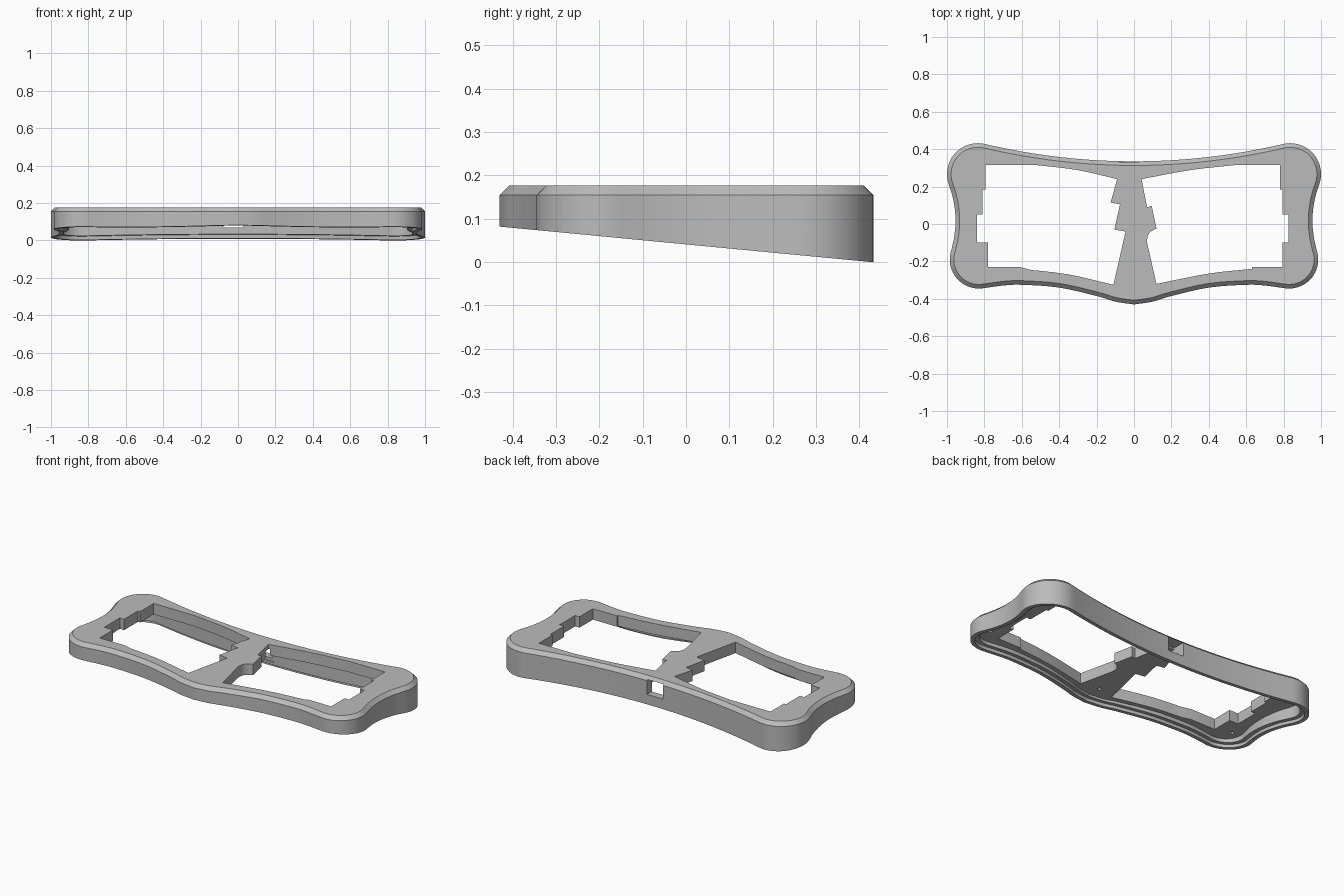
import bpy, bmesh, math
from mathutils import Vector

old = bpy.data.objects.get("Cube")
if old:
    bpy.data.objects.remove(old, do_unlink=True)

TOP, CHAMFER, CEILING = 0.177, 0.022, 0.11


def tilt(lift=0.0):
    """Height rule of the sloping underside."""
    return lambda p: 0.041 - 0.0953 * p.y + lift


def flat(z):
    return lambda p: z


def spline(keys, steps=6):
    """Smooth curve through the key points, end point left out."""
    pts = [Vector(k) for k in keys]
    pts = [2 * pts[0] - pts[1]] + pts + [2 * pts[-1] - pts[-2]]
    out = []
    for a, b, c, d in zip(pts, pts[1:], pts[2:], pts[3:]):
        for i in range(steps):
            t = i / steps
            out.append(0.5 * (2 * b + (c - a) * t + (2 * a - 5 * b + 4 * c - d) * t**2
                              + (3 * b - a - 3 * c + d) * t**3))
    return out


def arc(cx, cy, r, start, end, steps=18):
    angles = [math.radians(start + (end - start) * i / steps) for i in range(steps)]
    return [Vector((cx + r * math.cos(a), cy + r * math.sin(a))) for a in angles]


def inset(loop, d):
    """Move a clockwise loop inwards by d."""
    out = []
    for i, p in enumerate(loop):
        t = (loop[(i + 1) % len(loop)] - loop[i - 1]).normalized()
        out.append(p + d * Vector((t.y, -t.x)))
    return out


def loft(name, rings):
    """Solid through rings, each a loop with a height rule."""
    bm = bmesh.new()
    rows = [[bm.verts.new((p.x, p.y, rule(p))) for p in loop] for loop, rule in rings]
    n = len(rows[0])
    for low, high in zip(rows, rows[1:]):
        for i in range(n):
            j = (i + 1) % n
            bm.faces.new((low[i], low[j], high[j], high[i]))
    bm.faces.new(rows[0])
    bm.faces.new(rows[-1])
    bmesh.ops.recalc_face_normals(bm, faces=bm.faces)
    mesh = bpy.data.meshes.new(name)
    bm.to_mesh(mesh)
    bm.free()
    obj = bpy.data.objects.new(name, mesh)
    bpy.context.collection.objects.link(obj)
    return obj


def prism(name, pts, low, high):
    loop = [Vector(p) for p in pts]
    return loft(name, [(loop, flat(low)), (loop, flat(high))])


def box(name, x0, x1, y0, y1, z0, z1):
    return prism(name, [(x0, y0), (x0, y1), (x1, y1), (x1, y0)], z0, z1)


def cut(body, cutter):
    cutter.hide_render = True
    mod = body.modifiers.new("cut", "BOOLEAN")
    mod.operation = "DIFFERENCE"
    mod.solver = "EXACT"
    mod.object = cutter
    bpy.context.view_layer.objects.active = body
    bpy.ops.object.modifier_apply(modifier=mod.name)
    bpy.data.objects.remove(cutter, do_unlink=True)


# Outline: one half clockwise from the back centre, then mirrored
back_lobe = arc(0.835, 0.267, 0.165, 104, -20)
front_lobe = arc(0.83, -0.19, 0.155, 20, -100)
back_edge = [Vector((0.795 * i / 12, 0.335 + 0.092 * (i / 12) ** 2)) for i in range(12)]
waist = spline([(0.99, 0.21), (0.966, 0.13), (0.954, 0.03), (0.96, -0.06), (0.976, -0.137)], 4)
front_edge = spline([(0.803, -0.343), (0.7, -0.329), (0.6, -0.325), (0.4, -0.34),
                     (0.2, -0.385), (0.1, -0.415), (0, -0.43)], 4)
half = back_edge + back_lobe + waist + front_lobe + front_edge + [Vector((0, -0.43))]
outline = half + [Vector((-p.x, p.y)) for p in reversed(half[1:-1])]

# Case shell with a chamfered top and sloping base
case = loft("keyboard_case", [(outline, tilt()), (outline, flat(TOP - CHAMFER)),
                              (inset(outline, CHAMFER), flat(TOP))])

# Stepped hollow underneath: shallow lid seat, then the deep cavity
seat, cavity = inset(outline, 0.025), inset(outline, 0.05)
cut(case, loft("lid_seat", [(seat, tilt(-0.1)), (seat, tilt(0.02))]))
cut(case, loft("cavity", [(cavity, tilt(-0.1)), (cavity, flat(CEILING))]))

# Key openings
left_keys = spline([(0.04, 0.24), (0.3, 0.288), (0.54, 0.315)], 4) + [
    (0.54, 0.315), (0.78, 0.315), (0.78, 0.185), (0.795, 0.185), (0.795, 0.05),
    (0.825, 0.05), (0.825, -0.1), (0.795, -0.1), (0.795, -0.23), (0.63, -0.23)]
left_keys += spline([(0.63, -0.24), (0.4, -0.265), (0.12, -0.32)], 4) + [(0.12, -0.32)]
left_keys += spline([(0.07, -0.1), (0.073, -0.065), (0.09, -0.04), (0.12, -0.025)], 3) + [
    (0.12, -0.025), (0.095, 0.095), (0.07, 0.09)]
right_keys = spline([(-0.52, 0.315), (-0.3, 0.288), (-0.09, 0.24)], 4) + [
    (-0.09, 0.24), (-0.125, 0.115), (-0.075, 0.105), (-0.105, -0.03), (-0.045, -0.04)]
right_keys += spline([(-0.11, -0.325), (-0.36, -0.268), (-0.61, -0.24)], 4) + [
    (-0.61, -0.23), (-0.78, -0.23), (-0.78, -0.1), (-0.84, -0.1), (-0.84, 0.05),
    (-0.81, 0.05), (-0.81, 0.185), (-0.795, 0.185), (-0.795, 0.315)]
for side, keys in (("left", left_keys), ("right", right_keys)):
    cut(case, prism(side + "_key_opening", keys, -0.2, 0.4))

# Cable port through the back wall with its pocket
cut(case, box("cable_port", -0.08, 0.03, 0.25, 0.4, 0.07, 0.16))
cut(case, box("port_pocket", -0.08, 0.05, 0.2, 0.29, 0.05, 0.15))

# Blind screw holes in the underside of the plate
for x, y in ((0.88, 0.29), (-0.88, 0.29), (0.88, -0.2), (-0.88, -0.2), (0, -0.3)):
    cut(case, prism("screw_hole", arc(x, y, 0.012, 360, 0, 12), 0.05, 0.15))

# Single grey plastic
grey = bpy.data.materials.new("grey_plastic")
grey.use_nodes = True
colour = (0.5, 0.5, 0.5, 1)
grey.diffuse_color = colour
grey.node_tree.nodes["Principled BSDF"].inputs["Base Color"].default_value = colour
case.data.materials.clear()
case.data.materials.append(grey)
for face in case.data.polygons:
    face.material_index = 0

bpy.ops.object.select_all(action="DESELECT")
case.select_set(True)
bpy.context.view_layer.objects.active = case
bpy.ops.object.shade_smooth_by_angle(angle=math.radians(30))
